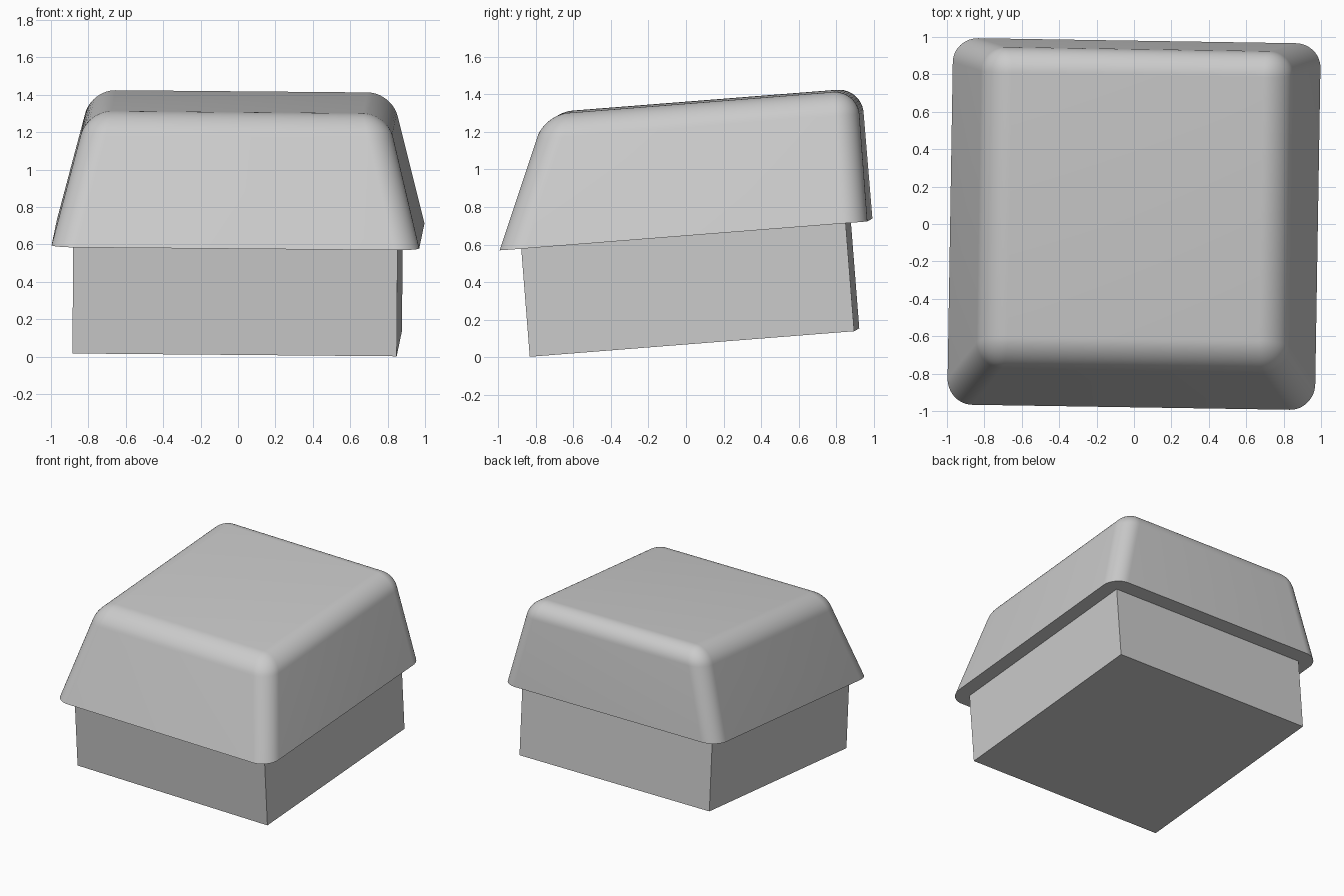
import bpy
import bmesh
from math import radians
from mathutils import Euler, Matrix

cube = bpy.data.objects.get("Cube")
if cube:
    bpy.data.objects.remove(cube, do_unlink=True)

grey = bpy.data.materials.new("light_grey")
grey.use_nodes = True
colour = (0.6, 0.6, 0.6, 1)
grey.diffuse_color = colour
grey.node_tree.nodes["Principled BSDF"].inputs["Base Color"].default_value = colour

# Whole model leans back slightly and is turned a touch
pose = Matrix.Translation((0, 0, 0.654)) @ Euler(
    (radians(4.5), radians(0.5), radians(-0.9))).to_matrix().to_4x4()


def block(name, half, z0, z1, side=0, front=0, bevel=0):
    """Square block whose top is drawn in at the sides and the front."""
    bm = bmesh.new()
    bmesh.ops.create_cube(bm, size=2)
    for v in bm.verts:
        top = v.co.z > 0
        x, y = v.co.x * half, v.co.y * half
        if top:
            x -= v.co.x * side
            if y < 0:
                y += front
        v.co = (x, y, z1 if top else z0)
    if bevel:
        # Round everything except the lower rim
        edges = [e for e in bm.edges if any(v.co.z > z0 + 0.01 for v in e.verts)]
        bmesh.ops.bevel(bm, geom=edges, offset=bevel, offset_type='OFFSET',
                        segments=12, profile=0.5, affect='EDGES')
    bm.normal_update()
    mesh = bpy.data.meshes.new(name)
    bm.to_mesh(mesh)
    bm.free()
    mesh.materials.append(grey)
    obj = bpy.data.objects.new(name, mesh)
    bpy.context.collection.objects.link(obj)
    obj.matrix_world = pose
    bpy.ops.object.select_all(action='DESELECT')
    obj.select_set(True)
    bpy.context.view_layer.objects.active = obj
    bpy.ops.object.shade_smooth_by_angle(angle=radians(35))
    return obj


# Rounded cap: upright back, sloping sides, steeper taper in front
block("cap", 0.983, 0, 0.70, side=0.18, front=0.294, bevel=0.13)
# Plain square base below the overhanging cap
block("base", 0.867, -0.578, 0)
